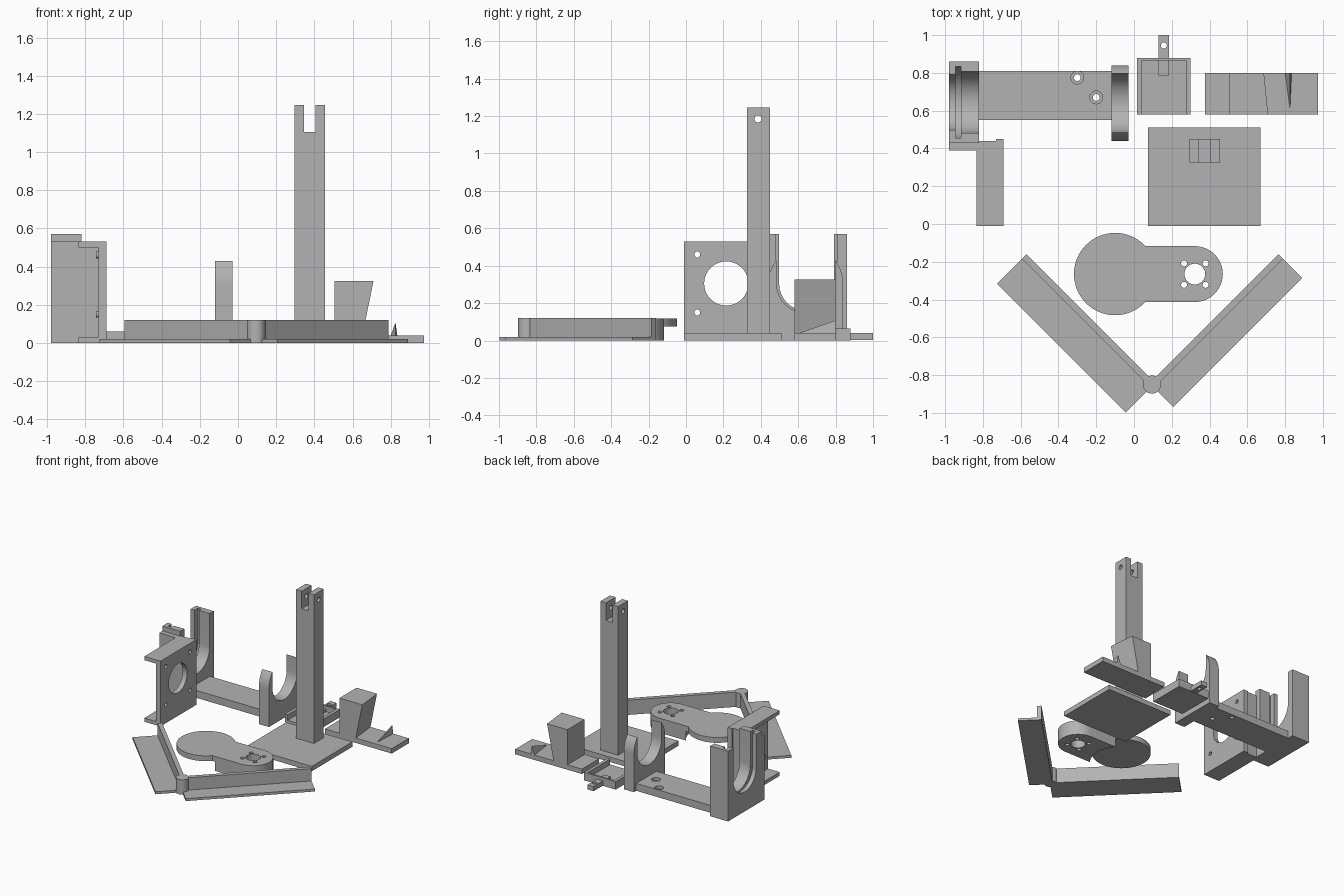
import bpy, bmesh, math
from math import pi, cos, sin

cube = bpy.data.objects.get("Cube")
if cube:
    bpy.data.objects.remove(cube, do_unlink=True)

grey = bpy.data.materials.new("plain_grey")
grey.use_nodes = True
grey.diffuse_color = (0.45, 0.45, 0.45, 1)
grey.node_tree.nodes["Principled BSDF"].inputs["Base Color"].default_value = (0.45, 0.45, 0.45, 1)


def arc(u, v, r, a0, a1, n=24):
    return [(u + r * cos(a0 + (a1 - a0) * i / n), v + r * sin(a0 + (a1 - a0) * i / n)) for i in range(n + 1)]


def circle(u, v, r, n=40):
    return arc(u, v, r, 0, 2 * pi, n)[:-1]


def rect(u0, u1, v0, v1):
    return [(u0, v0), (u1, v0), (u1, v1), (u0, v1)]


def slot(u, v, r, top):
    """Round-bottomed slot that is open at the top."""
    return arc(u, v, r, pi, 2 * pi) + [(u + r, top), (u - r, top)]


def prism(axis, pts, lo, hi):
    """Extrude a flat profile along x (y,z), y (x,z) or z (x,y)."""
    place = {"x": lambda u, v, t: (t, u, v),
             "y": lambda u, v, t: (u, t, v),
             "z": lambda u, v, t: (u, v, t)}[axis]
    bm = bmesh.new()
    a, b = [[bm.verts.new(place(u, v, t)) for u, v in pts] for t in (lo, hi)]
    bm.faces.new(a)
    bm.faces.new(b)
    for i in range(len(pts)):
        j = (i + 1) % len(pts)
        bm.faces.new((a[i], a[j], b[j], b[i]))
    bmesh.ops.recalc_face_normals(bm, faces=bm.faces[:])
    return bm


def box(x0, x1, y0, y1, z0, z1):
    return prism("z", rect(x0, x1, y0, y1), z0, z1)


def add(name, bm):
    me = bpy.data.meshes.new(name)
    bm.to_mesh(me)
    bm.free()
    me.materials.append(grey)
    ob = bpy.data.objects.new(name, me)
    bpy.context.collection.objects.link(ob)
    return ob


def build(name, solids, cuts=()):
    """Union the solids, subtract the cuts, keep the edges sharp."""
    ob = add(name, solids[0])
    for op, tools in (("UNION", solids[1:]), ("DIFFERENCE", cuts)):
        for bm in tools:
            tool = add("helper", bm)
            tool.hide_render = True
            mod = ob.modifiers.new("cut", "BOOLEAN")
            mod.operation, mod.object, mod.solver = op, tool, "EXACT"
            bpy.context.view_layer.update()
            deps = bpy.context.evaluated_depsgraph_get()
            me = bpy.data.meshes.new_from_object(ob.evaluated_get(deps))
            ob.modifiers.clear()
            ob.data = me
            bpy.data.objects.remove(tool, do_unlink=True)
    bpy.ops.object.select_all(action="DESELECT")
    ob.select_set(True)
    bpy.context.view_layer.objects.active = ob
    bpy.ops.object.shade_smooth_by_angle(angle=math.radians(30))
    return ob


# Cradle: bar, tall grooved block at one end, pointed saddle at the other
cy, cz = 0.645, 0.305
screws = [(-0.30, 0.775), (-0.20, 0.67)]
build("cradle_bar", [box(-0.83, -0.11, 0.55, 0.81, 0, 0.06)],
      [prism("z", circle(x, y, 0.018, 20), -0.1, 0.1) for x, y in screws]
      + [prism("z", circle(x, y, 0.034, 24), 0.035, 0.1) for x, y in screws])
build("cradle_block", [box(-0.98, -0.82, 0.43, 0.86, 0, 0.57)],
      [prism("x", slot(cy, cz, 0.147, 0.7), -1.1, -0.7),
       prism("x", slot(cy, cz, 0.163, 0.7), -0.915, -0.7),
       prism("x", slot(cy, cz, 0.19, 0.7), -0.945, -0.915)])
saddle = [(0.44, 0), (0.84, 0)] + arc(0.64, cz, 0.2, 0, pi, 40)
build("cradle_saddle", [prism("x", saddle, -0.12, -0.03)],
      [prism("x", slot(0.64, cz, 0.156, 0.7), -0.3, 0.1)])

# Motor bracket: two walls in an L, joined by top and bottom flanges
bolts = [(y, z) for y in (0.06, 0.37) for z in (0.15, 0.46)]
build("motor_bracket",
      [box(-0.73, -0.69, -0.01, 0.45, 0, 0.53),
       box(-0.98, -0.71, 0.39, 0.44, 0, 0.53),
       box(-0.835, -0.70, -0.01, 0.42, 0, 0.03),
       box(-0.835, -0.70, -0.01, 0.42, 0.50, 0.53)]
      + [prism("x", circle(y, z, 0.018, 20), -0.745, -0.71) for y, z in bolts[:2]],
      [prism("x", circle(0.215, cz, 0.118), -0.8, -0.6)]
      + [prism("x", circle(y, z, 0.016, 20), -0.8, -0.6) for y, z in bolts])

# Column on its base plate, forked at the top
build("base_plate", [box(0.075, 0.67, -0.01, 0.51, 0, 0.04)])
build("column", [box(0.295, 0.455, 0.325, 0.45, 0.03, 1.247)],
      [box(0.345, 0.405, 0.2, 0.6, 1.105, 1.4),
       prism("x", circle(0.385, 1.185, 0.019, 20), 0.1, 0.6)])

# Small tray with a drilled tab
build("tray", [box(0.015, 0.30, 0.58, 0.88, 0, 0.065)],
      [box(0.04, 0.275, 0.5, 0.865, 0.02, 0.2)])
build("tray_tab", [box(0.13, 0.185, 0.785, 1.0, 0.002, 0.04)],
      [prism("z", circle(0.158, 0.945, 0.016, 20), -0.1, 0.1)])

# Wedge holder: foot, leaning block and thin fin
build("holder_foot", [box(0.375, 0.975, 0.58, 0.80, 0, 0.04)])
block = box(0.505, 0.65, 0.58, 0.80, 0.03, 0.325)
for v in block.verts:
    if v.co.x > 0.6:
        v.co.x += (0.06 if v.co.z > 0.1 else 0) - (0.022 if v.co.y > 0.7 else 0)
build("holder_block", [block])
fin = bmesh.new()
corners = [fin.verts.new(p) for p in ((0.80, 0.80, 0.038), (0.826, 0.60, 0.038),
                                      (0.835, 0.80, 0.038), (0.825, 0.80, 0.108))]
bmesh.ops.convex_hull(fin, input=corners)
build("holder_fin", [fin])

# Angled rails meeting at a round post
h = math.sqrt(0.5)


def rail_plan(x, y, side, width, length=0.965):
    dx, dy, ox, oy = side * h * length, -h * length, -side * h * width, -h * width
    return [(x, y), (x + dx, y + dy), (x + dx + ox, y + dy + oy), (x + ox, y + oy)]


for name, x, side, width in (("right", -0.57, 1, 0.22), ("left", 0.765, -1, 0.177)):
    build(name + "_rail", [prism("z", rail_plan(x, -0.16, side, width), 0, 0.02),
                           prism("z", rail_plan(x, -0.16, side, 0.034, 0.945), 0.01, 0.12)])
build("rail_post", [prism("z", circle(0.095, -0.85, 0.048), 0, 0.12)])

# Lap-jointed link: thick drilled arm under a thin disc
ly = -0.265
arm = [(-0.1, ly + 0.148), (-0.1, ly - 0.148)] + arc(0.322, ly, 0.148, -pi / 2, pi / 2)
build("link_arm",
      [prism("z", arm, 0, 0.118), prism("z", circle(-0.1, ly, 0.218, 64), 0.075, 0.118)],
      [prism("z", circle(-0.1, ly, 0.235, 64), -0.1, 0.075),
       prism("z", circle(0.322, ly, 0.055), -0.1, 0.3)]
      + [prism("z", circle(0.322 + a, ly + b, 0.016, 20), -0.1, 0.3)
         for a in (-0.057, 0.057) for b in (-0.057, 0.057)])
